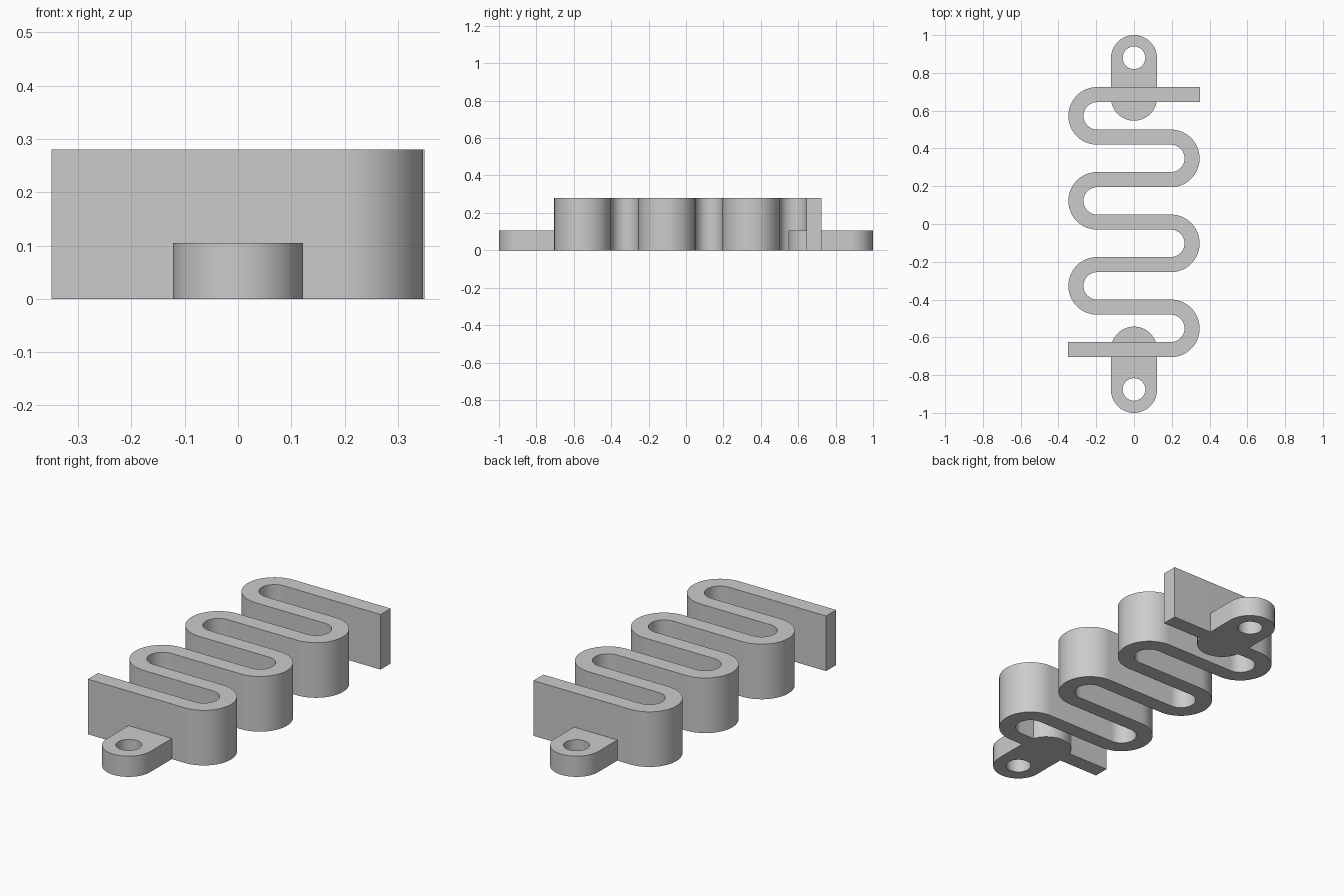
import bpy, bmesh
from math import sin, cos, pi, radians

if "Cube" in bpy.data.objects:
    bpy.data.objects.remove(bpy.data.objects["Cube"])

grey = bpy.data.materials.new("light_grey")
grey.use_nodes = True
colour = (0.6, 0.6, 0.6, 1)
grey.diffuse_color = colour
grey.node_tree.nodes["Principled BSDF"].inputs["Base Color"].default_value = colour

BAND = 0.08        # strip thickness
PITCH = 0.225      # spacing of the straight runs
RUNS = 7
FIRST_Y = -0.665
BEND_X = 0.195     # centre of each bend
END_X = 0.35


def arc(cx, cy, r, start, end, steps=32):
    """Points on an arc, angles in degrees."""
    angles = [radians(start + (end - start) * i / steps) for i in range(steps + 1)]
    return [(cx + r * cos(a), cy + r * sin(a)) for a in angles]


def slab(name, loops, height):
    """Extrude closed outlines (inner outlines become holes) up from the ground."""
    curve = bpy.data.curves.new(name, 'CURVE')
    curve.dimensions = '2D'
    curve.fill_mode = 'BOTH'
    curve.extrude = height / 2
    for loop in loops:
        spline = curve.splines.new('POLY')
        spline.points.add(len(loop) - 1)
        for point, (x, y) in zip(spline.points, loop):
            point.co = (x, y, 0, 1)
        spline.use_cyclic_u = True
    helper = bpy.data.objects.new(name + "_outline", curve)
    bpy.context.collection.objects.link(helper)
    bpy.context.view_layer.update()
    graph = bpy.context.evaluated_depsgraph_get()
    mesh = bpy.data.meshes.new_from_object(helper.evaluated_get(graph))
    bpy.data.objects.remove(helper)

    # Weld caps to walls and rest the part on the ground
    bm = bmesh.new()
    bm.from_mesh(mesh)
    bmesh.ops.remove_doubles(bm, verts=bm.verts, dist=1e-5)
    bmesh.ops.translate(bm, verts=bm.verts, vec=(0, 0, height / 2))
    bmesh.ops.recalc_face_normals(bm, faces=bm.faces)
    bm.to_mesh(mesh)
    bm.free()
    mesh.materials.clear()
    mesh.materials.append(grey)

    obj = bpy.data.objects.new(name, mesh)
    bpy.context.collection.objects.link(obj)
    bpy.ops.object.select_all(action='DESELECT')
    obj.select_set(True)
    bpy.context.view_layer.objects.active = obj
    bpy.ops.object.shade_smooth_by_angle(angle=radians(30))
    return obj


# Serpentine strip: one side runs forward, the other returns
def strip_side(offset):
    points = [(-END_X, FIRST_Y + offset)]
    for i in range(RUNS - 1):
        cy = FIRST_Y + (i + 0.5) * PITCH
        if i % 2 == 0:
            points += arc(BEND_X, cy, PITCH / 2 - offset, -90, 90)
        else:
            points += arc(-BEND_X, cy, PITCH / 2 + offset, -90, -270)
    points.append((END_X, FIRST_Y + (RUNS - 1) * PITCH + offset))
    return points


outline = strip_side(-BAND / 2) + strip_side(BAND / 2)[::-1]
slab("serpentine_strip", [outline], 0.28)


# Rounded mounting tabs, each with a screw hole
def mounting_tab(name, low_y, high_y, hole_y, r=0.122):
    rim = arc(0, high_y - r, r, 0, 180) + arc(0, low_y + r, r, 180, 360)
    hole = arc(0, hole_y, 0.06, 0, 360)[:-1]
    slab(name, [rim, hole], 0.105)


mounting_tab("front_mounting_tab", -1.0, -0.543, -0.876)
mounting_tab("back_mounting_tab", 0.547, 1.0, 0.88)
